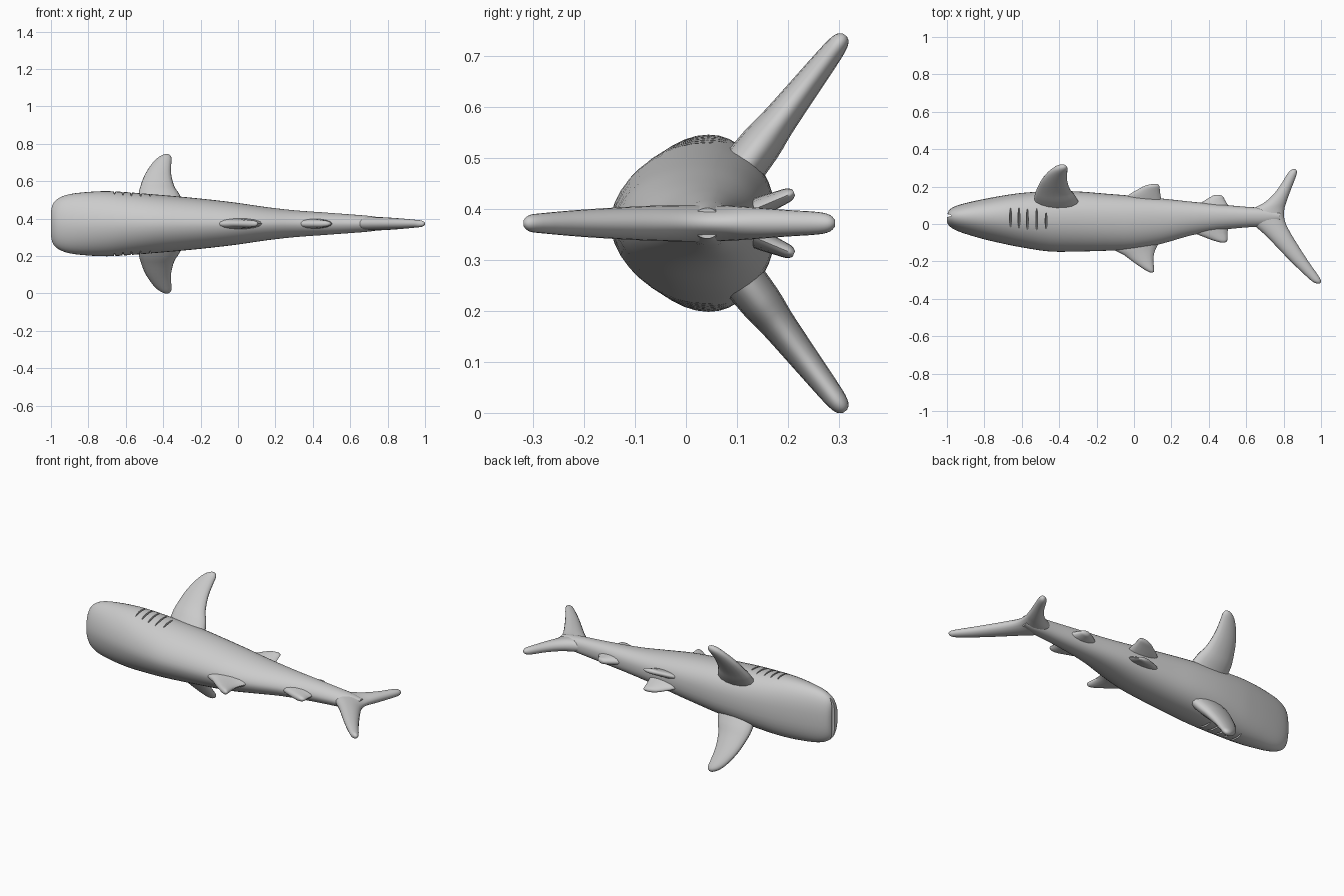
import bpy, bmesh, math
from mathutils import Vector

ZC = 0.3725  # height of the body axis


def smooth_rows(rows, steps):
    """Catmull-Rom interpolation through rows of numbers."""
    out = []
    p = [rows[0]] + rows + [rows[-1]]
    for i in range(1, len(p) - 2):
        for k in range(steps):
            t = k / steps
            out.append([0.5 * (2 * b + (c - a) * t + (2 * a - 5 * b + 4 * c - d) * t * t
                               + (3 * b - a - 3 * c + d) * t ** 3)
                        for a, b, c, d in zip(p[i - 1], p[i], p[i + 1], p[i + 2])])
    out.append(list(rows[-1]))
    return out


def loft(name, rings):
    bm = bmesh.new()
    loops = [[bm.verts.new(v) for v in r] for r in rings]
    n = len(loops[0])
    for a, b in zip(loops, loops[1:]):
        for i in range(n):
            bm.faces.new((a[i], a[(i + 1) % n], b[(i + 1) % n], b[i]))
    bm.faces.new(loops[0])
    bm.faces.new(loops[-1])
    bmesh.ops.recalc_face_normals(bm, faces=bm.faces)
    me = bpy.data.meshes.new(name)
    bm.to_mesh(me)
    bm.free()
    ob = bpy.data.objects.new(name, me)
    bpy.context.collection.objects.link(ob)
    return ob


def shade(ob, angle=45):
    bpy.ops.object.select_all(action='DESELECT')
    ob.select_set(True)
    bpy.context.view_layer.objects.active = ob
    bpy.ops.object.shade_smooth_by_angle(angle=math.radians(angle))


def fin(name, base, direction, rows, n=16):
    """Rows: distance along the span, leading x, trailing x, half thickness."""
    d = Vector((0, *direction)).normalized()
    nrm = d.cross(Vector((1, 0, 0)))
    rings = []
    for s, x0, x1, t in smooth_rows(rows, 3):
        c = Vector(((x0 + x1) / 2, base[0], ZC + base[1])) + d * s
        rings.append([c + Vector(((x1 - x0) / 2 * math.cos(a), 0, 0)) + nrm * t * math.sin(a)
                      for a in (2 * math.pi * i / n for i in range(n))])
    shade(loft(name, rings), 60)


# Body: x, back y, belly y, half width
stations = [
    (-1.0, 0.012, 0.04, 0.065), (-0.99, -0.008, 0.072, 0.105), (-0.96, -0.03, 0.093, 0.136),
    (-0.9, -0.053, 0.112, 0.158), (-0.8, -0.082, 0.134, 0.17), (-0.7, -0.105, 0.152, 0.174),
    (-0.6, -0.125, 0.166, 0.169), (-0.45, -0.147, 0.176, 0.157), (-0.3, -0.147, 0.174, 0.144),
    (-0.15, -0.143, 0.162, 0.129), (0.0, -0.135, 0.15, 0.111), (0.15, -0.105, 0.136, 0.089),
    (0.3, -0.062, 0.12, 0.072), (0.45, -0.034, 0.105, 0.061), (0.6, -0.018, 0.092, 0.05),
    (0.7, -0.012, 0.085, 0.042), (0.78, 0.01, 0.065, 0.03)]
rings = []
for x, lo, hi, w in smooth_rows(stations, 3):
    mid = lo + 0.58 * (hi - lo)
    ring = []
    for i in range(40):
        a = 2 * math.pi * i / 40
        c, s = math.cos(a), math.sin(a)
        belly = s > 0
        e = 0.85 if belly else 1.1
        y = mid + ((hi - mid) * s ** 0.9 if belly else (mid - lo) * s)
        ring.append((x, y, ZC + w * math.copysign(abs(c) ** e, c)))
    rings.append(ring)
body = loft("body", rings)


# Grooves for mouth and gills
def carve(loc, scale):
    bpy.ops.mesh.primitive_uv_sphere_add(segments=24, ring_count=12, location=loc)
    cut = bpy.context.object
    cut.scale = scale
    cut.hide_render = True
    bpy.context.view_layer.update()
    mod = body.modifiers.new("groove", 'BOOLEAN')
    mod.operation = 'DIFFERENCE'
    mod.solver = 'EXACT'
    mod.object = cut
    bpy.context.view_layer.objects.active = body
    bpy.ops.object.modifier_apply(modifier=mod.name)
    bpy.data.objects.remove(cut)


carve((-1.0, 0.045, ZC), (0.05, 0.009, 0.14))
gills = [(-0.66, 0.03, 0.06), (-0.615, 0.025, 0.065), (-0.57, 0.018, 0.065),
         (-0.52, 0.018, 0.065), (-0.47, 0.015, 0.045)]
for x, y, length in gills:
    for side in (-1, 1):
        w = 0.172 - (x + 0.66) * 0.09
        carve((x, y, ZC + side * w), (0.005, length, 0.022))
shade(body, 40)

# Paired fins
pectoral = [(-0.06, -0.53, -0.28, 0.045), (0.04, -0.532, -0.31, 0.042), (0.1, -0.522, -0.34, 0.035),
            (0.18, -0.498, -0.357, 0.029), (0.25, -0.462, -0.357, 0.024), (0.29, -0.43, -0.355, 0.02),
            (0.308, -0.405, -0.362, 0.014), (0.315, -0.39, -0.372, 0.005)]
pelvic = [(-0.03, -0.06, 0.15, 0.022), (0.015, -0.03, 0.142, 0.019), (0.045, 0.015, 0.138, 0.016),
          (0.068, 0.055, 0.136, 0.013), (0.078, 0.09, 0.128, 0.006)]
for side, label in ((1, "left"), (-1, "right")):
    fin("pectoral_fin_" + label, (0.12, side * 0.12), (0.61, side * 0.79), pectoral)
    fin("pelvic_fin_" + label, (0.14, side * 0.03), (0.9, side * 0.38), pelvic)

# Back and belly fins
fin("dorsal_fin", (0, 0), (-1, 0), [
    (0.07, -0.14, 0.15, 0.035), (0.13, -0.115, 0.118, 0.028), (0.165, -0.055, 0.106, 0.024),
    (0.2, -0.008, 0.104, 0.021), (0.235, 0.042, 0.107, 0.018), (0.253, 0.072, 0.107, 0.013),
    (0.26, 0.088, 0.1, 0.005)])
fin("second_dorsal_fin", (0, 0), (-1, 0), [
    (0.0, 0.27, 0.51, 0.03), (0.045, 0.32, 0.5, 0.024), (0.07, 0.375, 0.5, 0.02),
    (0.09, 0.43, 0.498, 0.015), (0.1, 0.465, 0.485, 0.006)])
fin("anal_fin", (0, 0), (1, 0), [
    (0.07, 0.31, 0.53, 0.03), (0.11, 0.355, 0.497, 0.024), (0.13, 0.385, 0.485, 0.02),
    (0.148, 0.415, 0.475, 0.015), (0.156, 0.432, 0.454, 0.006)])

# Tail fin, spanning both lobes
fin("tail_fin", (0, 0), (1, 0), [
    (-0.319, 0.978, 0.992, 0.006), (-0.308, 0.955, 1.0, 0.016), (-0.28, 0.922, 0.988, 0.02),
    (-0.2, 0.838, 0.932, 0.027), (-0.1, 0.742, 0.868, 0.033), (-0.05, 0.692, 0.838, 0.035),
    (0.0, 0.635, 0.812, 0.036), (0.04, 0.6, 0.802, 0.036), (0.08, 0.632, 0.804, 0.035),
    (0.11, 0.69, 0.812, 0.033), (0.15, 0.738, 0.826, 0.03), (0.2, 0.778, 0.845, 0.026),
    (0.26, 0.815, 0.868, 0.022), (0.283, 0.833, 0.87, 0.016), (0.293, 0.848, 0.862, 0.006)], 20)
